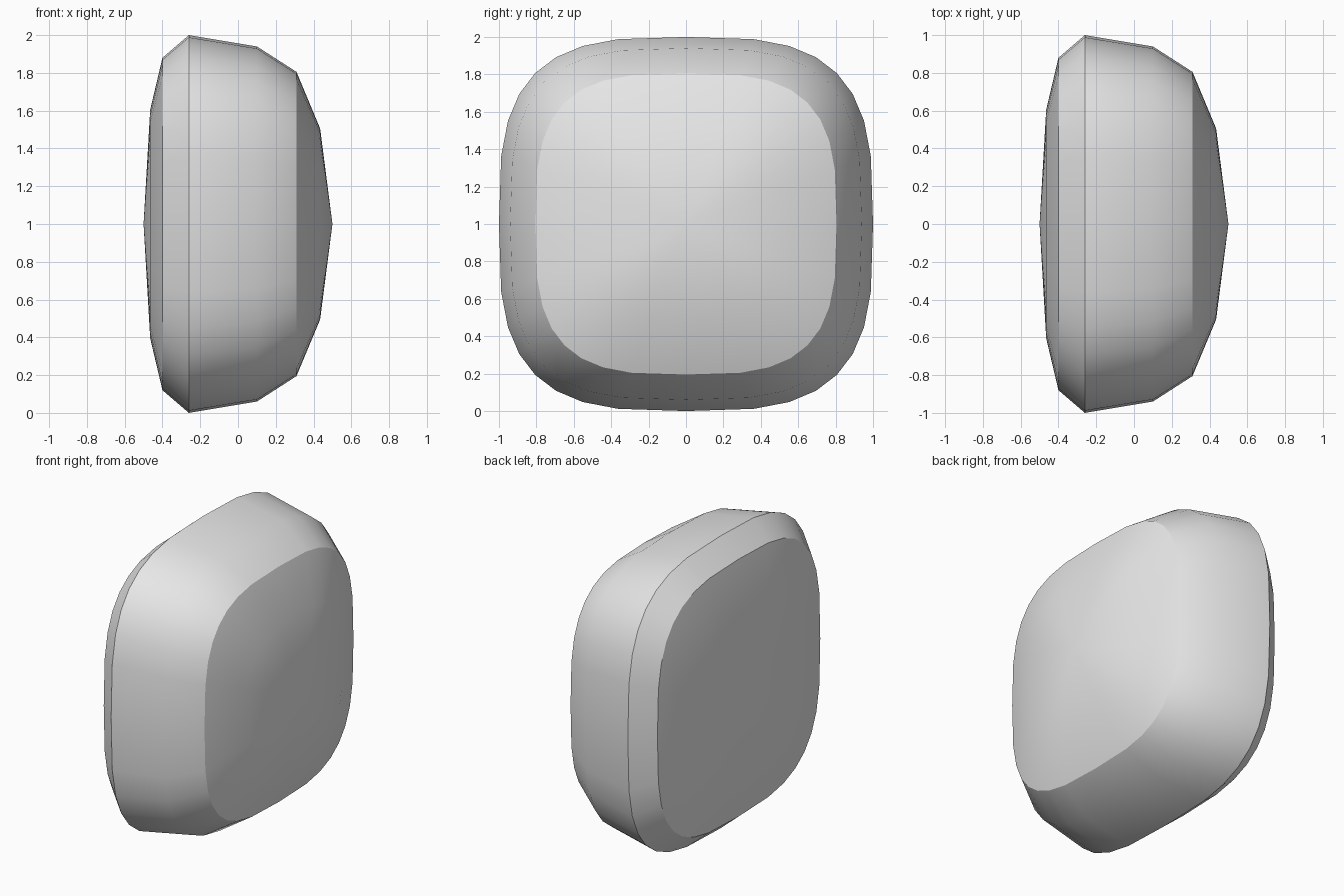
import bpy
import bmesh
from math import sin, cos, pi, radians, copysign

cube = bpy.data.objects.get("Cube")
if cube:
    bpy.data.objects.remove(cube, do_unlink=True)

SEGMENTS = 32
ROUNDNESS = 0.62  # exponent of the rounded-square cross-section
APEXES = (-0.5, 0.5)
# Rings along x: (position, half width)
RINGS = [(-0.465, 0.605), (-0.40, 0.88), (-0.26, 1.0),
         (0.10, 0.94), (0.31, 0.805), (0.435, 0.505)]


def squared(v):
    return copysign(abs(v) ** ROUNDNESS, v) if abs(v) > 1e-6 else 0.0


def ring(bm, x, half):
    angles = [2 * pi * i / SEGMENTS for i in range(SEGMENTS)]
    return [bm.verts.new((x, half * squared(cos(a)), 1 + half * squared(sin(a))))
            for a in angles]


# Rounded-square body: lofted rings closed by shallow pointed caps
bm = bmesh.new()
loops = [ring(bm, x, half) for x, half in RINGS]
for i in range(SEGMENTS):
    j = (i + 1) % SEGMENTS
    for a, b in zip(loops, loops[1:]):
        bm.faces.new((a[i], a[j], b[j], b[i]))
for x, loop in zip(APEXES, (loops[0], loops[-1])):
    tip = bm.verts.new((x, 0, 1))
    for i in range(SEGMENTS):
        bm.faces.new((loop[i], loop[(i + 1) % SEGMENTS], tip))
bmesh.ops.recalc_face_normals(bm, faces=bm.faces)

mesh = bpy.data.meshes.new("rounded_body")
bm.to_mesh(mesh)
bm.free()
body = bpy.data.objects.new("rounded_body", mesh)
bpy.context.collection.objects.link(body)

# Plain light grey
grey = bpy.data.materials.new("light_grey")
grey.use_nodes = True
color = (0.8, 0.8, 0.8, 1)
grey.diffuse_color = color
grey.node_tree.nodes["Principled BSDF"].inputs["Base Color"].default_value = color
mesh.materials.append(grey)

# Smooth shading with crisp rims
bpy.ops.object.select_all(action="DESELECT")
body.select_set(True)
bpy.context.view_layer.objects.active = body
bpy.ops.object.shade_smooth_by_angle(angle=radians(30))
